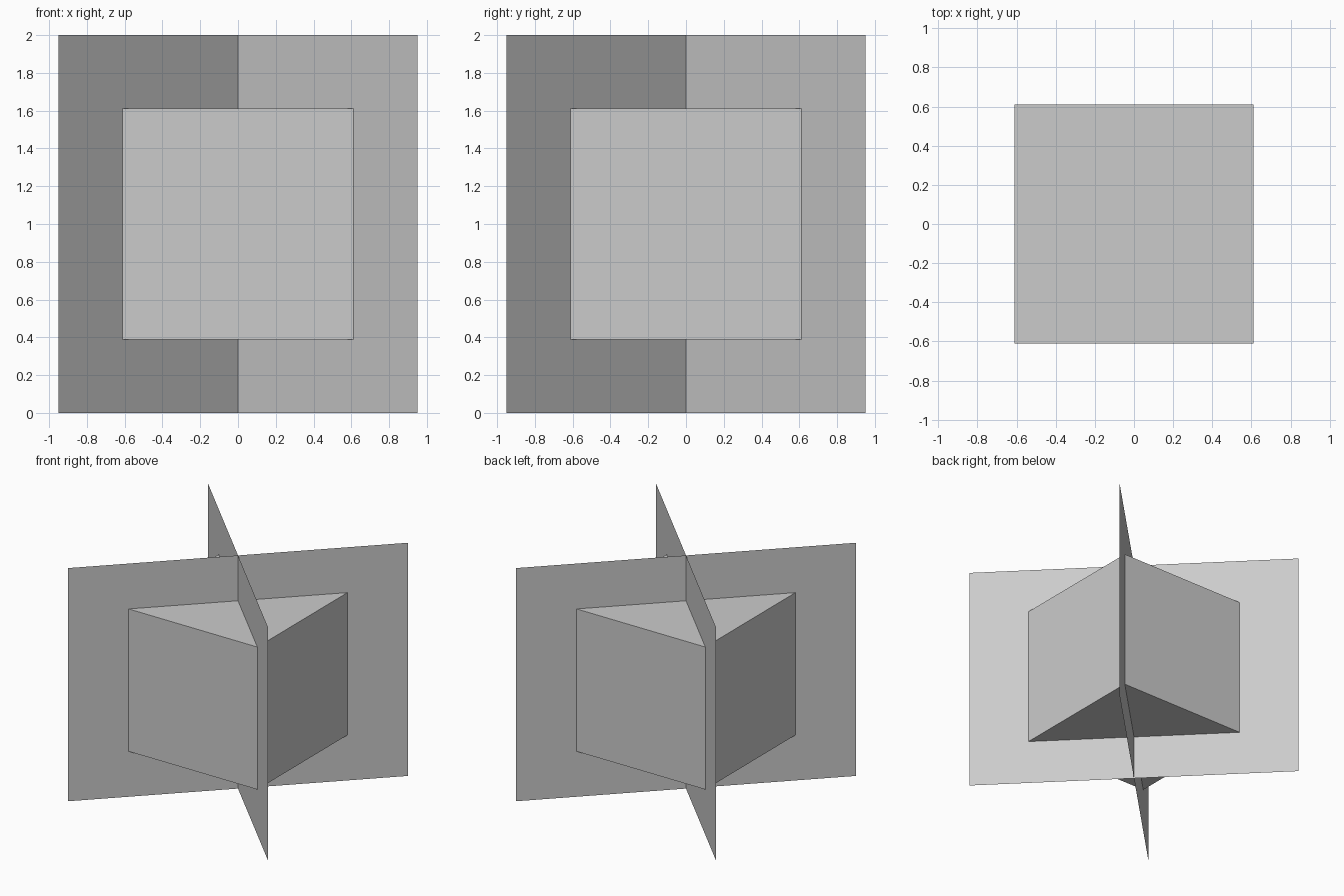
import bpy
from math import radians, sqrt

if "Cube" in bpy.data.objects:
    bpy.data.objects.remove(bpy.data.objects["Cube"])

# Central solid block
bpy.ops.mesh.primitive_cube_add(size=1.222, location=(0, 0, 1))
bpy.context.object.name = "block"


def diagonal_panel(name, angle):
    """Thin upright sheet through the block's vertical axis."""
    w, h = 0.95 * sqrt(2), 2.0
    mesh = bpy.data.meshes.new(name)
    mesh.from_pydata([(-w, 0, 0), (w, 0, 0), (w, 0, h), (-w, 0, h)],
                     [], [(0, 1, 2, 3)])
    obj = bpy.data.objects.new(name, mesh)
    obj.rotation_euler.z = radians(angle)
    bpy.context.collection.objects.link(obj)


# Two crossed sheets running corner to corner
diagonal_panel("panel_a", 45)
diagonal_panel("panel_b", -45)
